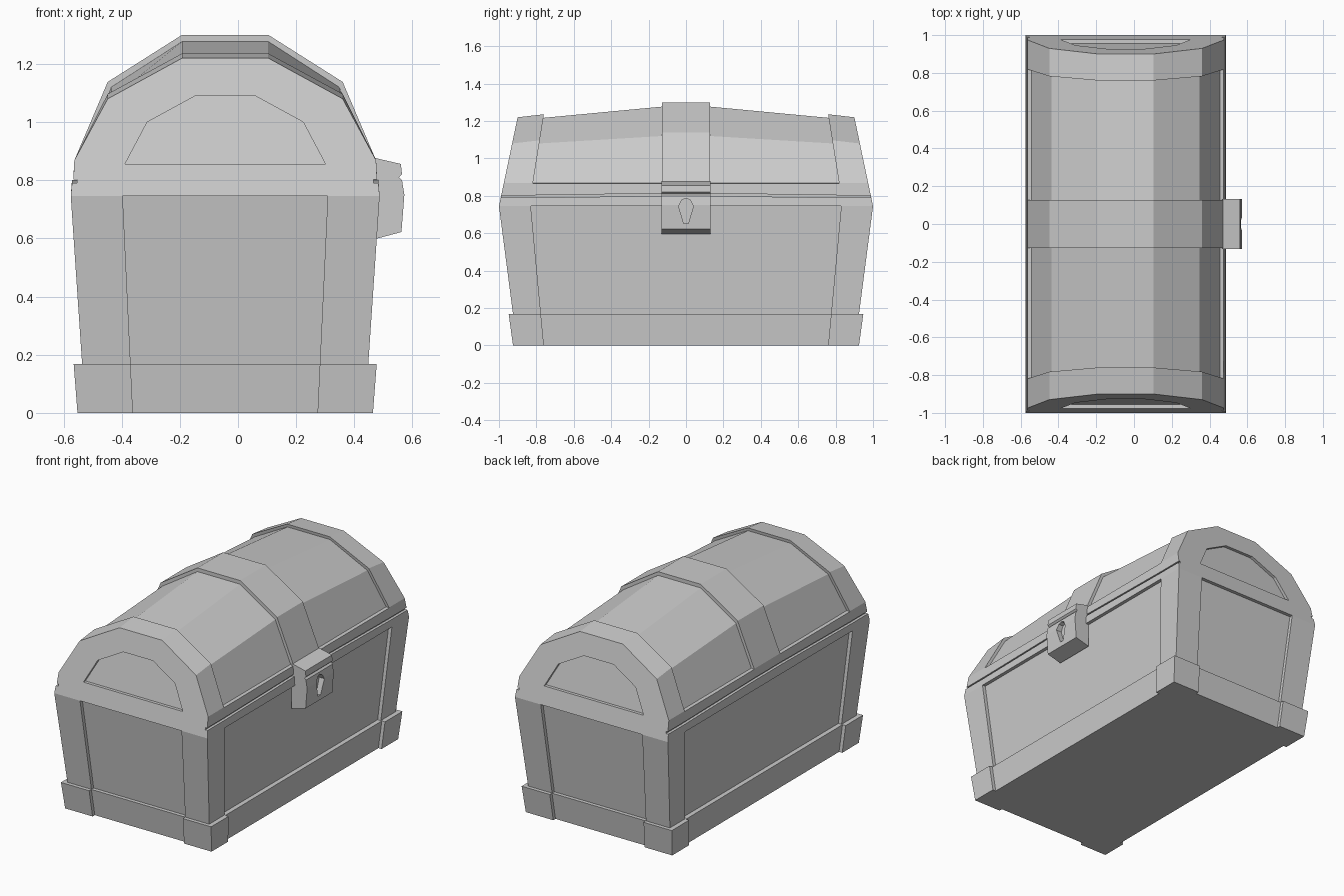
import bpy, bmesh

if "Cube" in bpy.data.objects:
    bpy.data.objects.remove(bpy.data.objects["Cube"])

CX = -0.044      # chest centre in x (the lock sticks out to +x)
SEAM = 0.745     # widest level of the chest


def loft(name, rings, cap_start=True, cap_end=True):
    """Skin a list of closed rings that have equal vertex counts."""
    bm = bmesh.new()
    vs = [[bm.verts.new(p) for p in r] for r in rings]
    n = len(rings[0])
    for a, b in zip(vs, vs[1:]):
        for i in range(n):
            j = (i + 1) % n
            bm.faces.new((a[i], a[j], b[j], b[i]))
    if cap_start:
        bm.faces.new(vs[0][::-1])
    if cap_end:
        bm.faces.new(vs[-1])
    bmesh.ops.remove_doubles(bm, verts=bm.verts, dist=1e-5)
    bmesh.ops.recalc_face_normals(bm, faces=bm.faces)
    me = bpy.data.meshes.new(name)
    bm.to_mesh(me)
    bm.free()
    ob = bpy.data.objects.new(name, me)
    bpy.context.collection.objects.link(ob)
    return ob


def cut(ob, cutter):
    """Subtract a cutter, apply it and remove the cutter."""
    m = ob.modifiers.new("cut", 'BOOLEAN')
    m.operation, m.solver, m.object = 'DIFFERENCE', 'EXACT', cutter
    bpy.context.view_layer.objects.active = ob
    bpy.ops.object.modifier_apply(modifier=m.name)
    bpy.data.objects.remove(cutter)


# Body: corner posts with feet, panels recessed between them
def body_ring(z, hx, hy, d=0.022):
    px, py = 0.3175 + 0.047 * z, 0.76 + 0.094 * z
    quarter = [(hx - d, py), (hx, py), (hx, hy), (px, hy), (px, hy - d)]
    pts = quarter + [(-x, y) for x, y in quarter[::-1]]
    pts += [(-x, -y) for x, y in pts]
    return [(CX + x, y, z) for x, y in pts]


loft("chest_body", [
    body_ring(0, 0.508, 0.925),
    body_ring(0.168, 0.521, 0.948),
    body_ring(0.168, 0.492, 0.925),
    body_ring(SEAM, 0.531, 1.0),
    body_ring(SEAM, 0.531, 1.0, 0),
], cap_end=False)


# Lid: faceted arch with end bands, middle band and sunken panels
def end_y(z):
    return 1.0 - (z - SEAM) * 0.21


def inner_y(z):
    return 0.82 - max(0, z - 0.86) * 0.16


def lid_ring(shoulder, crest, y_of, sunk=0.0, lift=0.0):
    half = [(0.531, SEAM), (0.527, 0.790 + lift), (0.510, 0.790 + lift),
            (0.510, 0.803 + lift), (0.522, 0.803 + lift), (0.519, 0.865),
            (0.519 - sunk, 0.868), (0.404 - sunk * 0.6, shoulder), (0.148, crest)]
    pts = half + [(-x, z) for x, z in half[::-1]]
    return [(CX + x, y_of(z), z) for x, z in pts]


def mid_y(z):
    return 0.128


half_lid = [
    lid_ring(1.080, 1.220, end_y),
    lid_ring(1.097, 1.236, inner_y),
    lid_ring(1.080, 1.217, inner_y, 0.02),
    lid_ring(1.120, 1.277, mid_y, 0.02, 0.010),
    lid_ring(1.138, 1.300, mid_y, 0, 0.010),
]
lid = loft("lid", half_lid + [[(x, -y, z) for x, y, z in r] for r in half_lid[::-1]])

# Sunken arched panel in each end of the lid
arch = [(0.345, 0.855), (0.268, 1.0), (0.103, 1.09)]
arch += [(-x, z) for x, z in arch[::-1]]
for s in (-1, 1):
    cut(lid, loft("panel_cutter", [
        [(CX + x, s * (end_y(z) + o), z) for x, z in arch] for o in (-0.02, 0.1)]))

# Open the hidden underside of the lid
bm = bmesh.new()
bm.from_mesh(lid.data)
hidden = [f for f in bm.faces if all(v.co.z < SEAM + 0.001 for v in f.verts)]
bmesh.ops.delete(bm, geom=hidden, context='FACES')
bm.to_mesh(lid.data)
bm.free()

# Lock box with a notch at the lid seam
side = [(0.465, 0.878), (0.560, 0.856), (0.564, 0.820), (0.553, 0.810),
        (0.564, 0.800), (0.572, 0.750), (0.562, 0.622), (0.465, 0.596)]
lock = loft("lock", [[(x, y, z) for x, z in side] for y in (-0.132, 0.132)])

# Keyhole
hole = [(0.022, 0.778), (0.040, 0.745), (0.012, 0.652)]
hole = [(0, 0.787)] + hole + [(-y, z) for y, z in hole[::-1]]
cut(lock, loft("keyhole_cutter", [[(x, y, z) for y, z in hole] for x in (0.535, 0.62)]))
